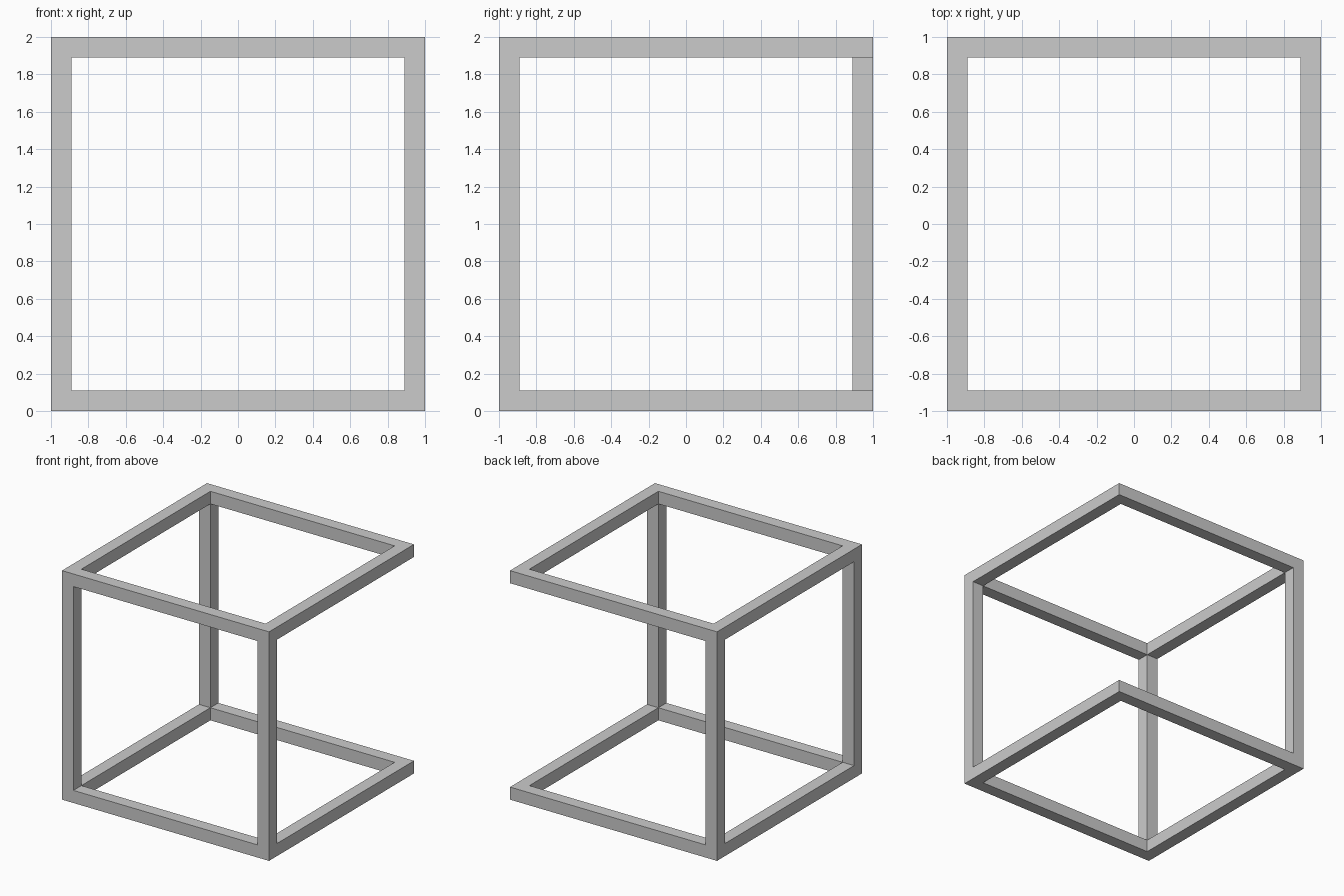
import bpy, bmesh
from itertools import product
from mathutils import Vector

if "Cube" in bpy.data.objects:
    bpy.data.objects.remove(bpy.data.objects["Cube"])

T = 0.11                                  # bar thickness
CUTS = [-1, -1 + T, 1 - T, 1]             # grid lines along every axis

# Bars fill the cells on the cube's edges; the back right post is left out
cells = {c for c in product(range(3), repeat=3)
         if c.count(1) <= 1 and c != (2, 2, 1)}

bm = bmesh.new()
verts = {}


def vert(i):
    if i not in verts:
        x, y, z = (CUTS[k] for k in i)
        verts[i] = bm.verts.new((x, y, z + 1))
    return verts[i]


# Skin only the outer sides of the filled cells, so the frame is one clean shell
for cell in cells:
    for axis, side in product(range(3), (0, 1)):
        neighbour = list(cell)
        neighbour[axis] += 2 * side - 1
        if tuple(neighbour) in cells:
            continue
        u, v = (axis + 1) % 3, (axis + 2) % 3
        corners = []
        for du, dv in ((0, 0), (1, 0), (1, 1), (0, 1)):
            i = list(cell)
            i[axis] += side
            i[u] += du
            i[v] += dv
            corners.append(vert(tuple(i)))
        bm.faces.new(corners if side else corners[::-1])

mesh = bpy.data.meshes.new("open_cube_frame")
bm.to_mesh(mesh)
bm.free()
bpy.context.collection.objects.link(bpy.data.objects.new("open_cube_frame", mesh))
